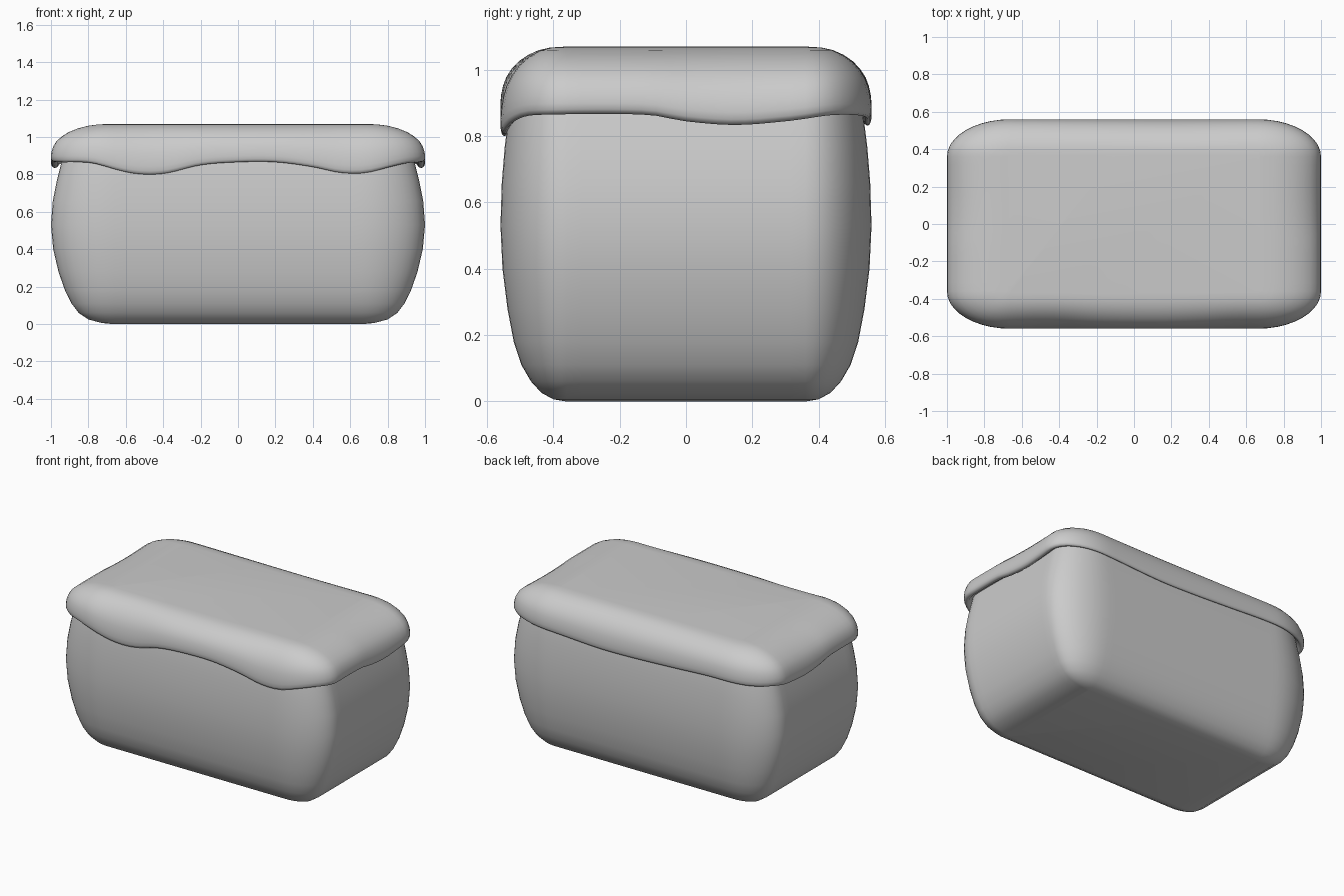
import bpy, bmesh, math

if "Cube" in bpy.data.objects:
    bpy.data.objects.remove(bpy.data.objects["Cube"])

SX, SY = 0.66, 0.36          # flat core of the rounded rectangle
N_LONG, N_SHORT, N_CORNER = 28, 16, 10


def outline():
    """Unit outline: (core x, core y, corner direction x, corner direction y)."""
    pts = []
    corners = [(1, -1, -90), (1, 1, 0), (-1, 1, 90), (-1, -1, 180)]
    for i, (cx, cy, start) in enumerate(corners):
        for k in range(N_CORNER + 1):
            a = math.radians(start + 90 * k / N_CORNER)
            pts.append((cx * SX, cy * SY, math.cos(a), math.sin(a)))
        nx, ny, _ = corners[(i + 1) % 4]
        n = N_SHORT if nx == cx else N_LONG
        a = math.radians(start + 90)
        for k in range(1, n):
            t = k / n
            pts.append(((cx + (nx - cx) * t) * SX, (cy + (ny - cy) * t) * SY,
                        math.cos(a), math.sin(a)))
    return pts


def loft(name, rings):
    """Skin a stack of rings and close both ends."""
    bm = bmesh.new()
    rows = [[bm.verts.new(p) for p in ring] for ring in rings]
    n = len(rows[0])
    for lo, hi in zip(rows, rows[1:]):
        for j in range(n):
            k = (j + 1) % n
            bm.faces.new((lo[j], lo[k], hi[k], hi[j]))
    bm.faces.new(rows[0][::-1])
    bm.faces.new(rows[-1])
    bmesh.ops.recalc_face_normals(bm, faces=bm.faces[:])
    for f in bm.faces:
        f.smooth = True
    me = bpy.data.meshes.new(name)
    bm.to_mesh(me)
    bm.free()
    ob = bpy.data.objects.new(name, me)
    bpy.context.collection.objects.link(ob)
    return ob


def spline(table, v):
    """Smooth interpolation through (position, value) pairs."""
    if v <= table[0][0]:
        return table[0][1]
    if v >= table[-1][0]:
        return table[-1][1]
    i = max(k for k in range(len(table) - 1) if table[k][0] <= v)

    def slope(k):
        if k in (0, len(table) - 1):
            return 0
        (x0, y0), (x1, y1) = table[k - 1], table[k + 1]
        return (y1 - y0) / (x1 - x0)
    (x0, y0), (x1, y1) = table[i], table[i + 1]
    h = x1 - x0
    t = (v - x0) / h
    return ((1 + 2 * t) * (1 - t) ** 2 * y0 + t * (1 - t) ** 2 * h * slope(i)
            + t * t * (3 - 2 * t) * y1 + t * t * (t - 1) * h * slope(i + 1))


base = outline()

# Bulging body: height, half width, half depth
levels = [(0, .67, .365), (.006, .73, .40), (.025, .80, .436), (.06, .852, .468),
          (.11, .89, .497), (.18, .925, .52), (.28, .96, .539), (.40, .988, .554),
          (.53, 1.0, .56), (.66, .99, .556), (.77, .968, .547), (.88, .94, .533),
          (.94, .92, .52), (.98, .87, .48)]
loft("body", [[(px + (w - SX) * dx, py + (d - SY) * dy, z) for px, py, dx, dy in base]
              for z, w, d in levels])

# Wavy lower edge of the topping on each side
front = [(-.95, .865), (-.8, .862), (-.56, .806), (-.4, .804), (-.2, .85), (0, .866),
         (.2, .866), (.4, .84), (.55, .809), (.68, .808), (.85, .838), (.97, .862)]
back = [(-.95, .86), (-.6, .865), (-.3, .85), (0, .836), (.25, .832), (.6, .85), (.95, .865)]
side = [(-.5, .865), (-.12, .865), (0, .845), (.15, .834), (.3, .845), (.48, .865)]


def edge_z(px, py, dx, dy):
    x, y = px + (1 - SX) * dx, py + (.56 - SY) * dy
    long_z = spline(front if dy < 0 else back, x)
    return dx * dx * spline(side, y) + dy * dy * long_z


# Topping: (outward fraction, drop fraction) from flat top over the lip and under
TOP = 1.07
profile = [(.05, 0), (.25, .012), (.42, .05), (.58, .12), (.72, .215), (.83, .33),
           (.91, .45), (.96, .58), (.99, .72), (1, .84), (.995, .93), (.975, .98),
           (.94, 1), (.90, .98), (.87, .92), (.78, .85)]
rings = []
for k, drop in profile:
    ring = []
    for p in base:
        px, py, dx, dy = p
        ring.append((px + (1 - SX) * k * dx, py + (.56 - SY) * k * dy,
                     TOP - (TOP - edge_z(*p)) * drop))
    rings.append(ring)
loft("topping", rings)
